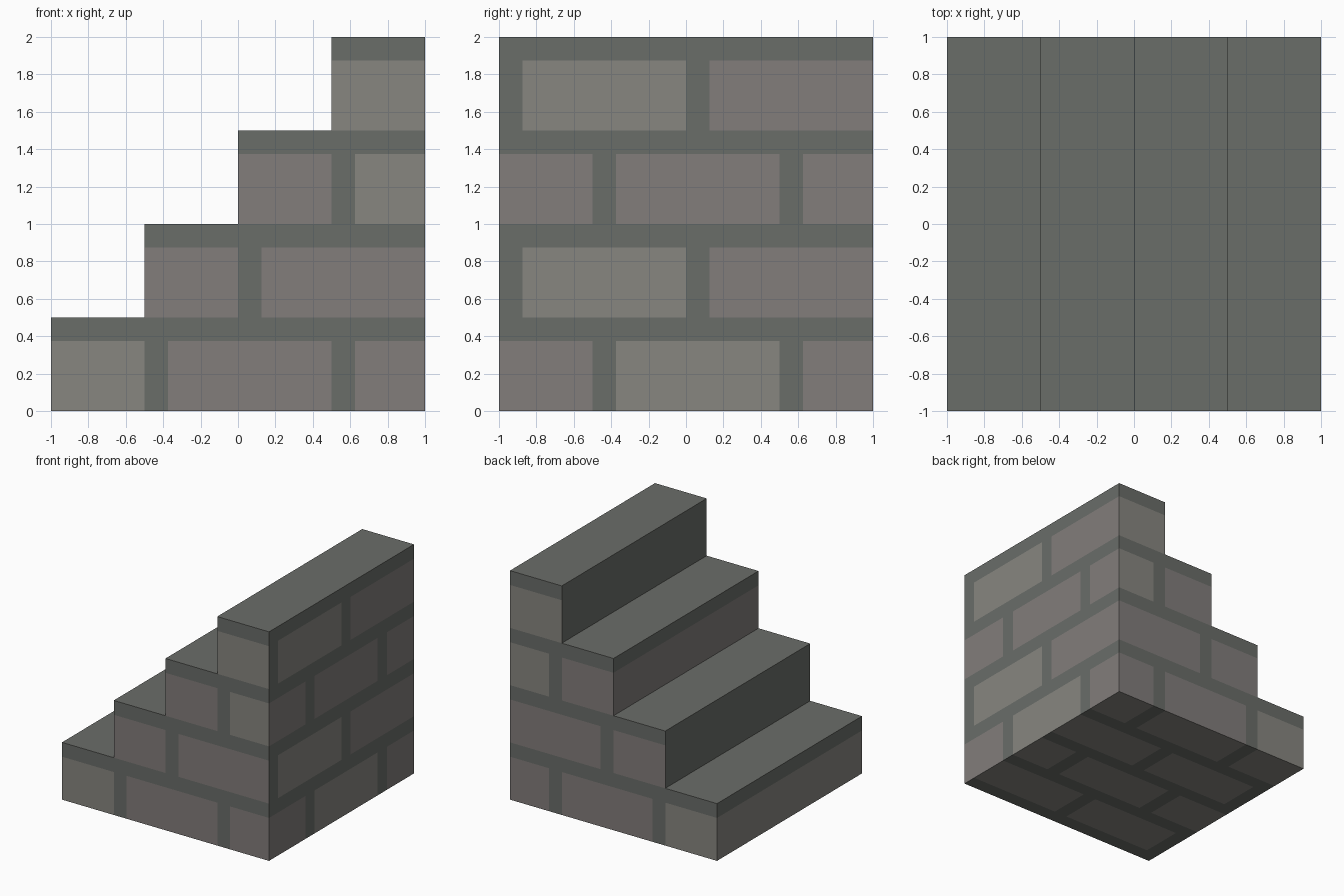
import bpy, bmesh
from mathutils import Vector

if "Cube" in bpy.data.objects:
    bpy.data.objects.remove(bpy.data.objects["Cube"])

STEPS, S = 4, 0.5          # step count, tread depth = riser height
JOINT = 0.125              # mortar width


def linear(hex_rgb):
    ch = [int(hex_rgb[i:i + 2], 16) / 255 for i in (0, 2, 4)]
    return [c / 12.92 if c < 0.04045 else ((c + 0.055) / 1.055) ** 2.4 for c in ch] + [1]


def material(name, hex_rgb):
    m = bpy.data.materials.new(name)
    m.diffuse_color = linear(hex_rgb)
    m.use_nodes = True
    m.node_tree.nodes["Principled BSDF"].inputs["Base Color"].default_value = m.diffuse_color
    return m


MORTAR, GREY, PINK = 0, 1, 2
mats = [material("mortar", "6a6d69"), material("grey_brick", "878680"),
        material("pink_brick", "827d7b")]

# Brick tints, one string per row from the bottom up
END_TINTS = ["GPP", "PP", "PPG", "PG"]
SIDE_TINTS = ["PGP", "GP", "PPP", "GP"]
BASE_TINTS = ["GGG", "GG", "GGG", "GG"]


def brick(u, v, tints):
    """Material at a point of a running-bond wall, u in -1..1, v in 0..2."""
    row = int(v // S)
    s = u + (1.5 if row % 2 == 0 else 1.0)
    if v % S > S - JOINT or s % 1 < JOINT:
        return MORTAR
    return PINK if tints[row][int(s)] == "P" else GREY


bm = bmesh.new()


def quad(o, a, b):
    o, a, b = Vector(o), Vector(a), Vector(b)
    bm.faces.new([bm.verts.new(p) for p in (o, o + a, o + a + b, o + b)])


# Stepped block: stacked end panels, treads, risers, underside and tall side
for i in range(STEPS):
    x, z = -1 + i * S, i * S
    for j in range(i + 1):
        for y in (-1, 1):
            quad((x, y, j * S), (S, 0, 0), (0, 0, S))
    quad((x, -1, z + S), (S, 0, 0), (0, 2, 0))
    quad((x, -1, z), (0, 2, 0), (0, 0, S))
    quad((x, -1, 0), (S, 0, 0), (0, 2, 0))
    quad((1, -1, z), (0, 2, 0), (0, 0, S))

# Cut all faces along the mortar lines
for axis in range(3):
    base = 0 if axis == 2 else -1
    for k in range(STEPS + 1):
        for off in (0, -JOINT if axis == 2 else JOINT):
            co, no = Vector((0, 0, 0)), Vector((0, 0, 0))
            co[axis], no[axis] = base + k * S + off, 1
            bmesh.ops.bisect_plane(bm, geom=bm.verts[:] + bm.edges[:] + bm.faces[:],
                                   dist=1e-5, plane_co=co, plane_no=no)
bmesh.ops.remove_doubles(bm, verts=bm.verts[:], dist=1e-4)
bmesh.ops.recalc_face_normals(bm, faces=bm.faces[:])

# Colour bricks and mortar by position
for f in bm.faces:
    c, n = f.calc_center_median(), f.normal
    if abs(n.y) > 0.5:
        f.material_index = brick(c.x, c.z, END_TINTS)
    elif n.x > 0.5:
        f.material_index = brick(c.y, c.z, SIDE_TINTS)
    elif n.z < -0.5:
        f.material_index = brick(c.x, 1 - c.y, BASE_TINTS)
    elif n.x < -0.5 and c.z % S < S - JOINT:
        # Risers alternate between brick and plain mortar
        f.material_index = [GREY, MORTAR, PINK, MORTAR][int(c.z // S)]

mesh = bpy.data.meshes.new("brick_stairs")
bm.to_mesh(mesh)
bm.free()
for m in mats:
    mesh.materials.append(m)
stairs = bpy.data.objects.new("brick_stairs", mesh)
bpy.context.collection.objects.link(stairs)
